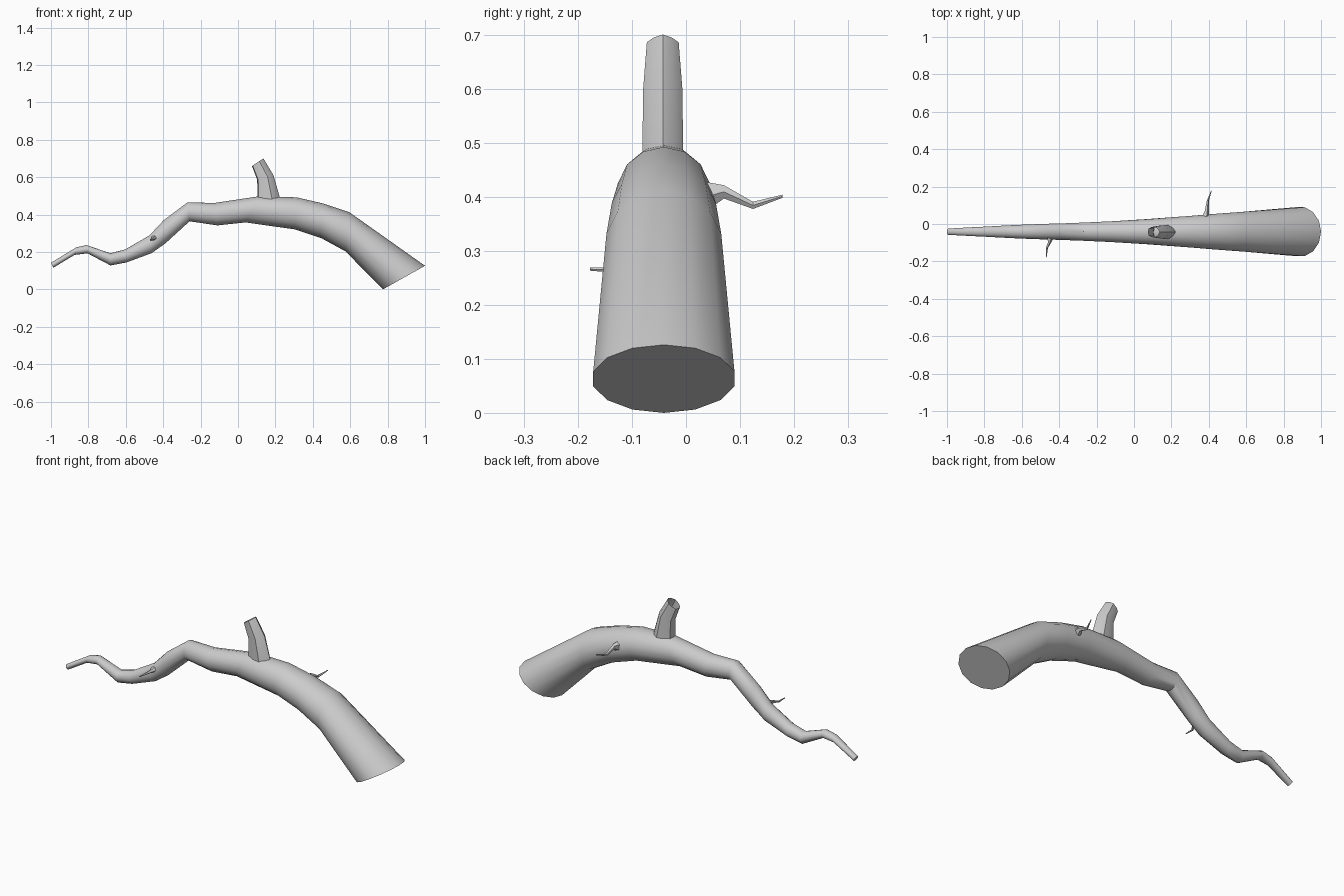
import bpy, bmesh, math
from mathutils import Vector


def loft(name, rings, sides, cap_start=True, cap_end=True, flute=0.0):
    """Skin rings given as (centre, half axis A, half axis B)."""
    bm = bmesh.new()
    loops = []
    for c, a, b in rings:
        loop = []
        for i in range(sides):
            t = 2 * math.pi * i / sides
            k = 1 - flute * (i % 2)
            loop.append(bm.verts.new(c + a * math.cos(t) * k + b * math.sin(t) * k))
        loops.append(loop)
    for p, q in zip(loops, loops[1:]):
        for i in range(sides):
            j = (i + 1) % sides
            bm.faces.new((p[i], p[j], q[j], q[i]))
    if cap_start:
        bm.faces.new(loops[0])
    if cap_end:
        bm.faces.new(loops[-1])
    bmesh.ops.recalc_face_normals(bm, faces=bm.faces)
    me = bpy.data.meshes.new(name)
    bm.to_mesh(me)
    bm.free()
    ob = bpy.data.objects.new(name, me)
    bpy.context.collection.objects.link(ob)
    bpy.ops.object.select_all(action='DESELECT')
    ob.select_set(True)
    bpy.context.view_layer.objects.active = ob
    bpy.ops.object.shade_smooth_by_angle(angle=math.radians(35))
    return ob


def profile_rings(rows, y):
    """Rings from upper and lower outline points in the xz plane plus a half width."""
    out = []
    for x1, z1, x2, z2, w in rows:
        top, low = Vector((x1, y, z1)), Vector((x2, y, z2))
        out.append(((top + low) / 2, (top - low) / 2, Vector((0, w, 0))))
    return out


# Main bough: upper x, z, lower x, z, half width
bough = [
    (1.00, 0.126, 0.775, 0.000, 0.134),
    (0.596, 0.412, 0.575, 0.203, 0.109),
    (0.452, 0.460, 0.447, 0.273, 0.099),
    (0.313, 0.492, 0.302, 0.321, 0.087),
    (0.115, 0.498, 0.040, 0.358, 0.069),
    (-0.126, 0.462, -0.110, 0.342, 0.057),
    (-0.270, 0.465, -0.259, 0.364, 0.050),
    (-0.398, 0.369, -0.388, 0.246, 0.045),
    (-0.473, 0.289, -0.463, 0.193, 0.043),
    (-0.602, 0.214, -0.596, 0.144, 0.038),
    (-0.682, 0.193, -0.682, 0.128, 0.034),
    (-0.810, 0.237, -0.805, 0.193, 0.027),
    (-0.864, 0.225, -0.874, 0.184, 0.024),
    (-1.00, 0.142, -0.987, 0.116, 0.017),
]
loft("main_bough", profile_rings(bough, -0.041), 14)

# Broken stub on top, open at the end
stub = [
    (0.230, 0.470, 0.099, 0.470, 0.040),
    (0.190, 0.610, 0.099, 0.585, 0.038),
    (0.136, 0.700, 0.072, 0.658, 0.031),
]
loft("broken_stub", profile_rings(stub, -0.043), 10, cap_end=False, flute=0.08)


# Thin twigs: x, y, z, half width, half height
def twig(name, rows):
    loft(name, [(Vector((x, y, z)), Vector((w, 0, 0)), Vector((0, 0, h)))
                for x, y, z, w, h in rows], 5)


twig("back_twig", [
    (0.380, 0.030, 0.398, 0.024, 0.032),
    (0.388, 0.070, 0.409, 0.012, 0.013),
    (0.394, 0.124, 0.384, 0.006, 0.007),
    (0.414, 0.179, 0.401, 0.002, 0.003),
])
twig("front_twig", [
    (-0.447, -0.070, 0.276, 0.020, 0.015),
    (-0.452, -0.098, 0.272, 0.010, 0.009),
    (-0.466, -0.128, 0.264, 0.006, 0.005),
    (-0.469, -0.178, 0.266, 0.002, 0.003),
])
